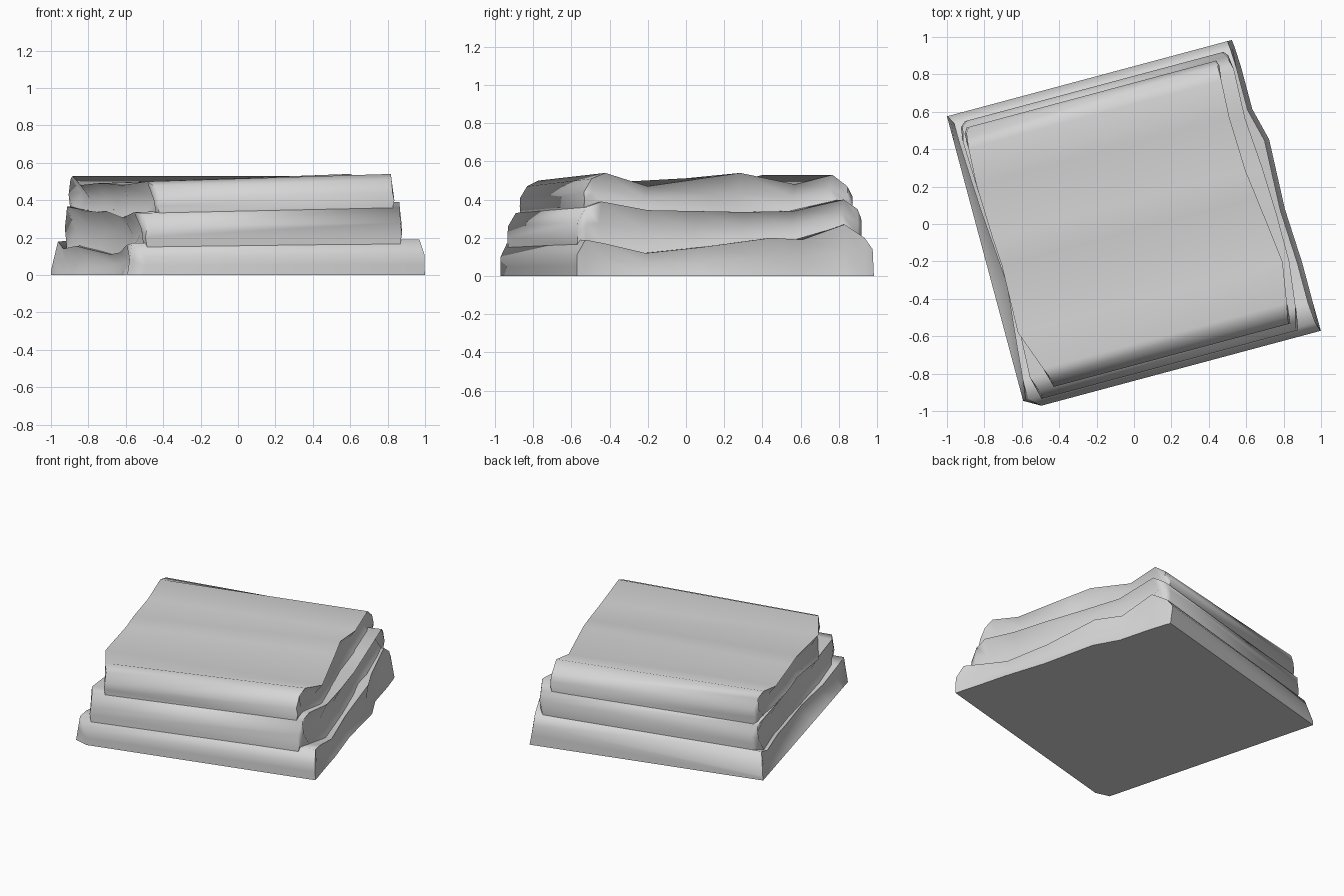
import bpy
import bmesh
import math

cube = bpy.data.objects.get("Cube")
if cube:
    bpy.data.objects.remove(cube, do_unlink=True)

# One pale cloth colour
cloth = bpy.data.materials.new("pale_grey_cloth")
cloth.use_nodes = True
colour = (0.67, 0.67, 0.67, 1.0)
cloth.diffuse_color = colour
cloth.node_tree.nodes["Principled BSDF"].inputs["Base Color"].default_value = colour

# Stations from front to back:
# depth, right end, left end, top height at right end, top height at left end
BOTTOM = [
    (-.81, -.73, .815, .10, .11),
    (-.76, -.79, .80, .17, .19),
    (-.65, -.79, .79, .16, .17),
    (-.43, -.77, .79, .12, .12),
    (-.13, -.74, .775, .11, .15),
    (.25, -.77, .79, .14, .20),
    (.43, -.78, .745, .155, .19),
    (.66, -.79, .745, .14, .27),
    (.77, -.79, .74, .18, .20),
    (.815, -.815, .735, .03, .14),
]
MIDDLE = [
    (-.775, -.71, .69, .26, .28),
    (-.73, -.72, .70, .33, .36),
    (-.65, -.75, .72, .335, .39),
    (-.41, -.74, .75, .31, .345),
    (-.15, -.73, .75, .35, .34),
    (.12, -.74, .74, .34, .335),
    (.39, -.76, .72, .35, .34),
    (.66, -.77, .73, .365, .40),
    (.74, -.75, .71, .34, .35),
    (.765, -.72, .69, .27, .30),
]
TOP = [
    (-.73, -.63, .66, .41, .44),
    (-.69, -.64, .665, .47, .51),
    (-.62, -.67, .68, .50, .54),
    (-.40, -.75, .715, .48, .47),
    (-.03, -.74, .67, .49, .52),
    (.12, -.75, .65, .49, .54),
    (.42, -.76, .64, .48, .48),
    (.62, -.75, .65, .53, .53),
    (.70, -.74, .65, .51, .47),
    (.73, -.72, .64, .44, .42),
]


def top_height(layer, depth, column):
    """Height of a layer's upper edge at any depth."""
    for a, b in zip(layer, layer[1:]):
        if a[0] <= depth <= b[0]:
            t = (depth - a[0]) / (b[0] - a[0])
            return a[column] + t * (b[column] - a[column])
    return layer[0][column]


def build_layer(name, layer, below=None):
    """Loft a six-sided ring through the stations and cap both ends."""
    bm = bmesh.new()
    rings = []
    last = len(layer) - 1
    for i, (depth, right, left, high_r, high_l) in enumerate(layer):
        ring = []
        inner = 1 < i < last - 1
        for side, edge, high, column in ((-1, right, high_r, 3), (1, left, high_l, 4)):
            if below:
                # Sides fold inward between the two edges
                low = min(top_height(below, depth, column) - .005, high - .06)
                foot = edge
                belly = edge - side * (.05 if inner else -.01)
            else:
                # Ground edge spreads out under the folds
                low = 0
                foot = edge
                if side > 0:
                    foot = min(.817, edge + .025)
                elif i > 0:
                    foot = -.817
                belly = edge - side * .015 if inner else (edge + foot) / 2
            points = [(foot, depth, low), (belly, depth, (low + high) / 2), (edge, depth, high)]
            ring += points if side < 0 else points[::-1]
        rings.append([bm.verts.new(p) for p in ring])

    for a, b in zip(rings, rings[1:]):
        for k in range(len(a)):
            n = (k + 1) % len(a)
            bm.faces.new((a[k], a[n], b[n], b[k]))
    bm.faces.new(rings[0])
    bm.faces.new(rings[-1])
    bmesh.ops.recalc_face_normals(bm, faces=bm.faces)

    mesh = bpy.data.meshes.new(name)
    bm.to_mesh(mesh)
    bm.free()
    mesh.materials.append(cloth)
    obj = bpy.data.objects.new(name, mesh)
    obj.rotation_euler.z = math.radians(15)
    bpy.context.collection.objects.link(obj)

    # Soft folds along the cloth, crisp edges at the ends
    bpy.ops.object.select_all(action="DESELECT")
    obj.select_set(True)
    bpy.context.view_layer.objects.active = obj
    bpy.ops.object.shade_smooth_by_angle(angle=math.radians(68))


# Stack of folded cloths
build_layer("bottom_folded_cloth", BOTTOM)
build_layer("middle_folded_cloth", MIDDLE, BOTTOM)
build_layer("top_folded_cloth", TOP, MIDDLE)
